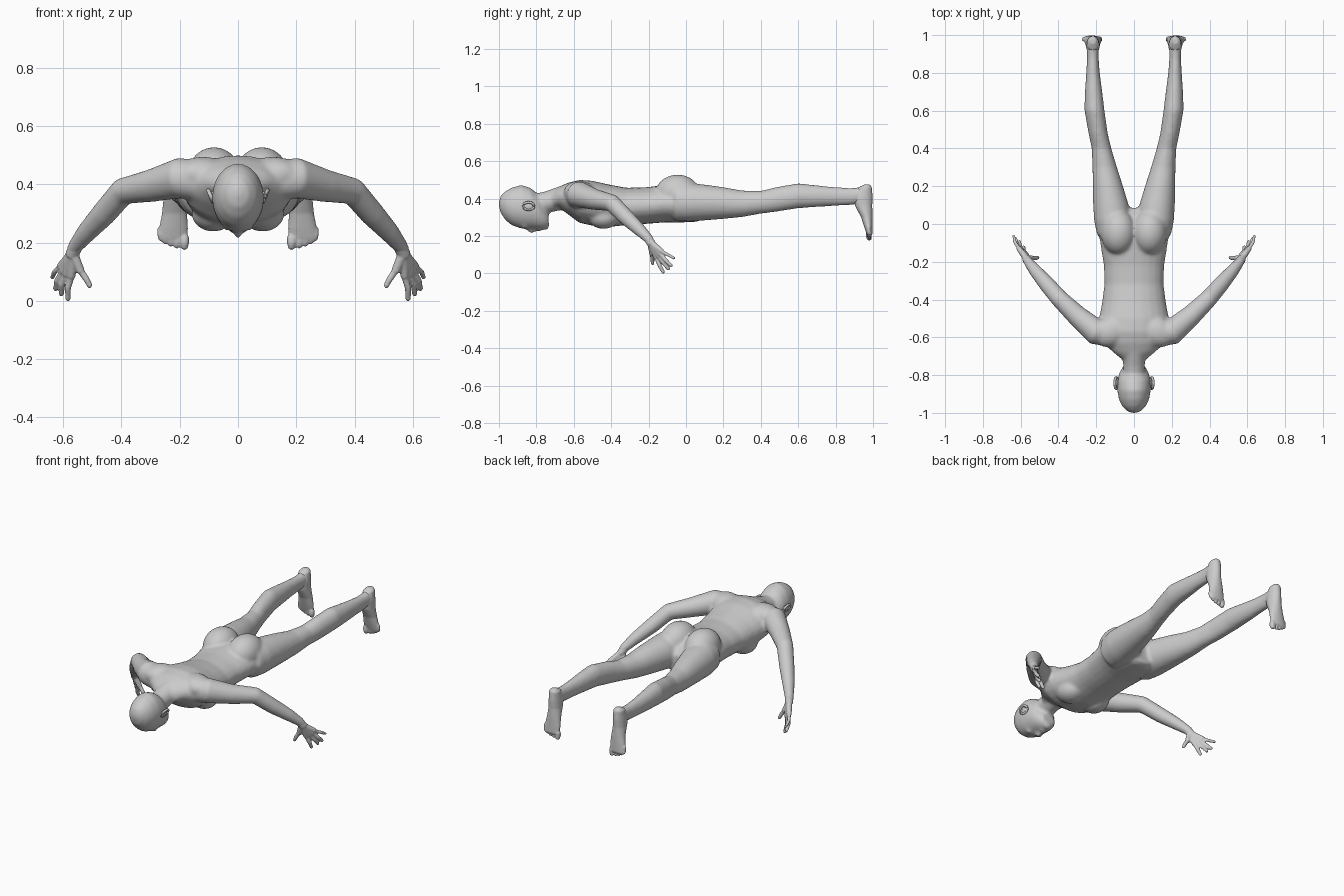
import bpy, bmesh, math
from mathutils import Vector, Matrix

cube = bpy.data.objects.get("Cube")
if cube:
    bpy.data.objects.remove(cube)

skin = bpy.data.materials.new("plain grey")
skin.use_nodes = True
GREY = (0.6, 0.6, 0.6, 1)
skin.diffuse_color = GREY
skin.node_tree.nodes["Principled BSDF"].inputs["Base Color"].default_value = GREY

X, Y, Z = Vector((1, 0, 0)), Vector((0, 1, 0)), Vector((0, 0, 1))


def skin_rings(bm, rings, sides=24):
    """Close a tube through (centre, u radius vector, v radius vector) rings."""
    loops = []
    for c, u, v in rings:
        angles = [2 * math.pi * i / sides for i in range(sides)]
        loops.append([bm.verts.new(c + u * math.cos(a) + v * math.sin(a)) for a in angles])
    for a, b in zip(loops, loops[1:]):
        for i in range(sides):
            j = (i + 1) % sides
            bm.faces.new((a[i], a[j], b[j], b[i]))
    bm.faces.new(loops[0][::-1])
    bm.faces.new(loops[-1])


def along_y(bm, rows, s=1):
    """Rows of y, x, z, half width, half height."""
    skin_rings(bm, [(Vector((s * x, y, z)), X * w, Z * h) for y, x, z, w, h in rows])


def along_z(bm, rows, s=1):
    """Rows of z, x, y, half width, half depth."""
    skin_rings(bm, [(Vector((s * x, y, z)), X * w, Y * d) for z, x, y, w, d in rows])


def limb(bm, rows, s=1, sides=20):
    """Round tube through x, y, z, radius rows, square to its own path."""
    pts = [Vector((s * x, y, z)) for x, y, z, r in rows]
    rings = []
    for i, p in enumerate(pts):
        t = (pts[min(i + 1, len(pts) - 1)] - pts[max(i - 1, 0)]).normalized()
        u = t.cross(X if abs(t.z) > 0.9 else Z).normalized()
        rings.append((p, u * rows[i][3], t.cross(u) * rows[i][3]))
    skin_rings(bm, rings, sides)


def ball(bm, centre, radii, turn=0):
    m = Matrix.Translation(centre) @ Matrix.Rotation(turn, 4, 'Z') @ Matrix.Diagonal((*radii, 1))
    bmesh.ops.create_uvsphere(bm, u_segments=20, v_segments=14, radius=1, matrix=m)


def digit(bm, base, tip, r, s, bend):
    """Finger or toe with a slight bend and a rounded end."""
    a, b = Vector(base), Vector(tip)
    mid = (a + b) / 2 + Vector(bend)
    end = b + (mid - b).normalized() * r * 0.8
    limb(bm, [(*a, r), (*mid, r), (*end, r * 0.85)], s, 10)
    ball(bm, (s * end.x, end.y, end.z), (r * 0.85,) * 3)


def finish(bm, name, voxel=0, smooth=0):
    bmesh.ops.recalc_face_normals(bm, faces=bm.faces)
    mesh = bpy.data.meshes.new(name)
    bm.to_mesh(mesh)
    bm.free()
    mesh.materials.append(skin)
    mesh.polygons.foreach_set("use_smooth", [True] * len(mesh.polygons))
    ob = bpy.data.objects.new(name, mesh)
    bpy.context.collection.objects.link(ob)
    if voxel:
        mod = ob.modifiers.new("blend", 'REMESH')
        mod.mode, mod.voxel_size, mod.use_smooth_shade = 'VOXEL', voxel, True
        mod = ob.modifiers.new("soften", 'SMOOTH')
        mod.factor, mod.iterations = 0.5, smooth
    return ob


# Body: trunk, neck, head, arms and legs blended into one skin
body = bmesh.new()
along_y(body, [
    (-.72, 0, .39, .06, .05), (-.68, 0, .408, .11, .055), (-.63, 0, .40, .165, .085),
    (-.57, 0, .385, .19, .115), (-.5, 0, .375, .185, .12), (-.42, 0, .362, .17, .115),
    (-.32, 0, .358, .157, .1), (-.22, 0, .362, .16, .098), (-.12, 0, .372, .176, .1),
    (-.03, 0, .372, .19, .1), (.05, 0, .355, .15, .08), (.085, 0, .34, .06, .055)])
limb(body, [(0, -.85, .36, .055), (0, -.74, .382, .058), (0, -.64, .41, .065)])
along_y(body, [
    (-1, 0, .37, .012, .015), (-.99, 0, .368, .038, .048), (-.965, 0, .362, .063, .078),
    (-.93, 0, .358, .08, .102), (-.88, 0, .356, .089, .117), (-.83, 0, .347, .088, .11),
    (-.79, 0, .328, .079, .094), (-.76, 0, .3, .063, .066), (-.735, 0, .283, .042, .038)])

# Nose, lips and chin
ball(body, (0, -.825, .236), (.014, .026, .022))
ball(body, (0, -.785, .238), (.026, .012, .014))
ball(body, (0, -.75, .256), (.03, .02, .024))

for s in (1, -1):
    ball(body, (s * .033, -.862, .252), (.02, .012, .012))            # eyelids
    ball(body, (s * .082, -.045, .428), (.094, .12, .1))              # buttocks
    ball(body, (s * .085, -.44, .30), (.075, .085, .062))             # chest
    ball(body, (s * .12, -.57, .435), (.1, .08, .06), -s * .4)        # shoulder blades
    limb(body, [
        (.12, -.58, .41, .07), (.2, -.572, .422, .07), (.3, -.487, .395, .056),
        (.395, -.395, .376, .047), (.46, -.32, .3, .043), (.52, -.25, .235, .035),
        (.56, -.2, .185, .026), (.572, -.185, .16, .022)], s)
    along_y(body, [
        (-.06, .105, .38, .09, .1), (.02, .112, .38, .1, .103), (.1, .122, .379, .094, .096),
        (.2, .138, .376, .08, .085), (.3, .155, .372, .065, .071), (.4, .172, .38, .052, .061),
        (.48, .19, .395, .051, .066), (.6, .209, .415, .053, .067), (.7, .214, .413, .046, .058),
        (.8, .217, .411, .036, .05), (.88, .218, .411, .031, .046), (.96, .218, .42, .033, .043)], s)
finish(body, "body", 0.009, 8)

for s, side in ((1, "left"), (-1, "right")):
    # Hand: palm slab plus spread fingers and thumb
    hand = bmesh.new()
    limb(hand, [(.555, -.205, .19, .024), (.572, -.182, .155, .023)], s)
    knuckles = [(.572, -.158, .083), (.589, -.143, .088), (.602, -.134, .1), (.61, -.128, .117)]
    tips = [(.584, -.118, 0), (.607, -.088, .018), (.627, -.074, .036), (.638, -.058, .078)]
    for k, t, r in zip(knuckles, tips, (.0115, .0115, .011, .0095)):
        limb(hand, [(.566, -.19, .165, .018), (*k, .0145)], s, 12)
        digit(hand, k, t, r, s, (.006, -.004, .002))
    limb(hand, [(.562, -.19, .155, .017), (.54, -.18, .1, .015)], s, 12)
    digit(hand, (.545, -.182, .11), (.505, -.178, .045), .0115, s, (-.004, 0, -.002))
    finish(hand, side + "_hand", 0.0045, 4)

    # Foot: hangs from the ankle with the sole facing back
    foot = bmesh.new()
    along_z(foot, [
        (.475, .218, .968, .016, .016), (.46, .218, .958, .031, .036), (.41, .218, .945, .036, .053),
        (.36, .218, .95, .037, .046), (.3, .218, .967, .043, .031), (.25, .221, .975, .05, .023),
        (.215, .224, .981, .051, .017), (.205, .224, .982, .046, .012)], s)
    toes = ((.184, .176, .0165), (.21, .18, .0115), (.231, .186, .011), (.25, .195, .011), (.267, .206, .01))
    for x, z, r in toes:
        digit(foot, (x, .978, z + .045), (x, .983, z), r, s, (0, -.004, 0))
    finish(foot, side + "_foot", 0.005, 4)

    # Ear: rim around a shallow bowl
    ear = bmesh.new()
    rim = [(.094 + .008 * math.sin(a), -.842 + .03 * math.cos(a), .36 + .02 * math.sin(a), .007)
           for a in [i * math.pi / 6 for i in range(13)]]
    limb(ear, rim, s, 8)
    ball(ear, (s * .088, -.84, .358), (.008, .027, .018))
    finish(ear, side + "_ear")
